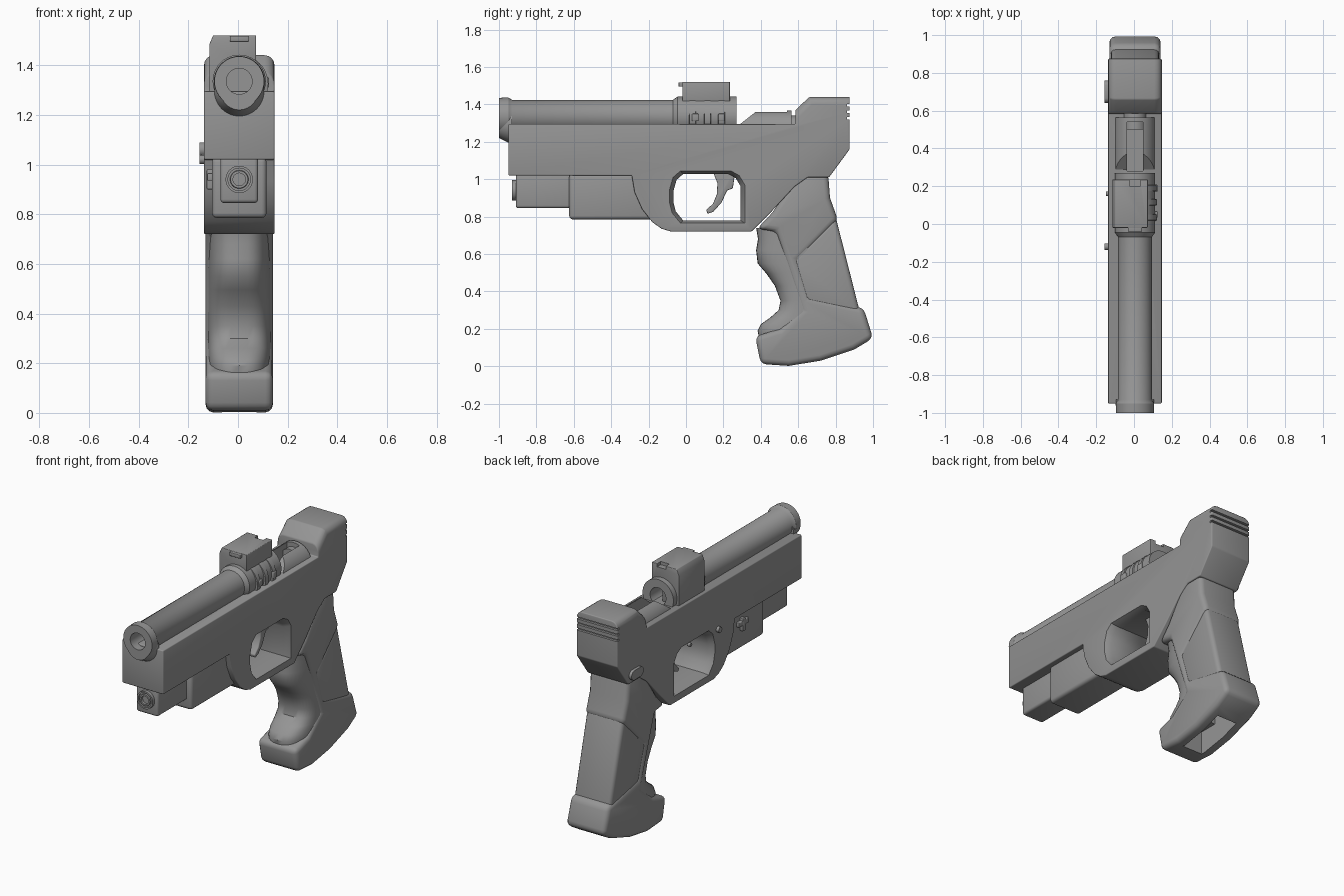
import bpy, bmesh, math

if "Cube" in bpy.data.objects:
    bpy.data.objects.remove(bpy.data.objects["Cube"])

CX = 0.005  # centre plane of the body

grey = bpy.data.materials.new("gunmetal_grey")
grey.use_nodes = True
grey.diffuse_color = (0.3, 0.3, 0.3, 1)
grey.node_tree.nodes["Principled BSDF"].inputs["Base Color"].default_value = (0.3, 0.3, 0.3, 1)


def activate(ob):
    bpy.ops.object.select_all(action="DESELECT")
    ob.select_set(True)
    bpy.context.view_layer.objects.active = ob


def finish(name, bm, bevel=0, segments=3):
    bmesh.ops.recalc_face_normals(bm, faces=bm.faces)
    mesh = bpy.data.meshes.new(name)
    bm.to_mesh(mesh)
    bm.free()
    mesh.materials.append(grey)
    ob = bpy.data.objects.new(name, mesh)
    bpy.context.collection.objects.link(ob)
    if bevel:
        mod = ob.modifiers.new("bevel", "BEVEL")
        mod.width, mod.segments = bevel, segments
        activate(ob)
        bpy.ops.object.modifier_apply(modifier=mod.name)
    smooth(ob)
    return ob


def smooth(ob):
    activate(ob)
    bpy.ops.object.shade_smooth_by_angle(angle=math.radians(35))


def loft(name, rings, bevel=0, round_edges=None, radius=0.04):
    """Skin equal-length rings of points and cap both ends."""
    bm = bmesh.new()
    rows = [[bm.verts.new(p) for p in ring] for ring in rings]
    n = len(rows[0])
    for a, b in zip(rows, rows[1:]):
        for i in range(n):
            bm.faces.new((a[i], a[(i + 1) % n], b[(i + 1) % n], b[i]))
    bm.faces.new(rows[0])
    bm.faces.new(rows[-1])
    if round_edges:
        chosen = [e for e in bm.edges if round_edges(e)]
        bmesh.ops.bevel(bm, geom=chosen, offset=radius, segments=4, profile=0.5, affect="EDGES")
    return finish(name, bm, bevel)


def side_prism(name, pts, half, x=CX, **kw):
    """Extrude a (y, z) outline sideways."""
    return loft(name, [[(x + s * half, y, z) for y, z in pts] for s in (-1, 1)], **kw)


def box(name, half, y0, y1, z0, z1, x=CX, **kw):
    return side_prism(name, [(y0, z0), (y1, z0), (y1, z1), (y0, z1)], half, x, **kw)


def lathe(name, profile, z, x=CX, n=40):
    """Turn a (y, radius) profile around a fore-and-aft axis."""
    bm = bmesh.new()
    vs = [bm.verts.new((x, y, z + r)) for y, r in profile]
    es = [bm.edges.new(p) for p in zip(vs, vs[1:])]
    bmesh.ops.spin(bm, geom=vs + es, cent=(x, 0, z), axis=(0, 1, 0), angle=math.tau, steps=n)
    bmesh.ops.remove_doubles(bm, verts=bm.verts, dist=0.0005)
    return finish(name, bm)


def cut(ob, *cutters):
    for c in cutters:
        mod = ob.modifiers.new("cut", "BOOLEAN")
        mod.object, mod.operation, mod.solver = c, "DIFFERENCE", "EXACT"
        activate(ob)
        bpy.ops.object.modifier_apply(modifier=mod.name)
        bpy.data.objects.remove(c)
    smooth(ob)


# Frame: long slab, trigger guard and raised rear block
outline = [(-0.95, 1.02), (-0.29, 1.02), (-0.275, 0.93), (-0.235, 0.84), (-0.18, 0.77),
           (-0.13, 0.735), (-0.08, 0.72), (0.35, 0.72), (0.46, 0.83), (0.58, 0.96),
           (0.65, 1.01), (0.765, 1.01), (0.875, 1.16), (0.875, 1.44), (0.66, 1.44),
           (0.585, 1.37), (0.585, 1.295), (-0.95, 1.295)]
frame = side_prism("frame", outline, 0.142, bevel=0.006,
                   round_edges=lambda e: all(v.co.z > 1.36 for v in e.verts)
                   and abs(e.verts[0].co.x - e.verts[1].co.x) < 0.01)

# Flared trigger opening, breech slot and rear grooves
hole = [(-0.03, 1.045), (0.24, 1.045), (0.285, 1.02), (0.315, 0.97), (0.315, 0.765),
        (-0.03, 0.765), (-0.075, 0.82), (-0.09, 0.88), (-0.09, 0.94), (-0.07, 1.01)]
flare = [[(CX + x, 0.11 + (y - 0.11) * s, 0.89 + (z - 0.89) * s) for y, z in hole]
         for x, s in ((-0.15, 1.02), (-0.105, 0.89), (0.105, 0.89), (0.15, 1.02))]
cut(frame, loft("trigger_hole", flare), box("breech_slot", 0.042, 0.28, 0.58, 1.2, 1.4),
    *[box("groove", 0.2, 0.86, 0.9, z, z + 0.013) for z in (1.32, 1.355, 1.39)])

# Barrel with bored ends and thicker breech
lathe("barrel", [(-0.8, 0), (-0.8, 0.052), (-1, 0.052), (-1, 0.1), (-0.95, 0.102),
                 (-0.93, 0.089), (-0.07, 0.089), (-0.045, 0.107), (0.27, 0.107),
                 (0.27, 0.055), (0.12, 0.055), (0.12, 0)], 1.335)
lug = lathe("muzzle_lug", [(-1, 0), (-1, 0.075), (-0.95, 0.1), (-0.93, 0.1), (-0.93, 0)], 1.295)
cut(lug, lathe("bore", [(-1.1, 0), (-1.1, 0.052), (-0.8, 0.052), (-0.8, 0)], 1.335))

# Clamp bands round the breech
for y in (0.035, 0.115, 0.19):
    lathe("clamp_band", [(y - 0.02, 0.1), (y - 0.015, 0.117), (y + 0.015, 0.117), (y + 0.02, 0.1)], 1.325)
for y in (0.05, 0.19):
    box("clamp_screw", 0.02, y - 0.018, y + 0.018, 1.31, 1.35, x=0.105, bevel=0.005)

# Sight housing with overhanging left wall
sight = [(-0.115, 1.28), (-0.115, 1.485), (-0.1, 1.52), (0.073, 1.52), (0.073, 1.415),
         (0, 1.415), (0, 1.28)]
housing = loft("sight_housing", [[(x, y, z) for x, z in sight] for y in (-0.02, 0.235)], bevel=0.004)
cut(housing, box("sight_notch", 0.03, 0.2, 0.3, 1.5, 1.6))
box("sight_tab", 0.038, -0.04, 0, 1.495, 1.518, bevel=0.004)

# Split breech piece with sloping front
breech = lathe("breech_block", [(0.28, 0), (0.28, 0.11), (0.565, 0.11), (0.565, 0)], 1.257)
cut(breech, side_prism("slope", [(0.2, 1.225), (0.42, 1.397), (0.2, 1.45)], 0.2),
    box("slot", 0.042, 0.2, 0.54, 1.22, 1.5))
lathe("breech_rod", [(0.5, 0), (0.5, 0.06), (0.62, 0.06), (0.62, 0)], 1.28)

# Under-barrel module and emitter
box("module_body", 0.11, -0.625, -0.15, 0.785, 1.03, bevel=0.02)
box("module_nose", 0.076, -0.91, -0.5, 0.845, 1.03, bevel=0.015)
lathe("emitter", [(-0.915, 0), (-0.915, 0.025), (-0.93, 0.025), (-0.93, 0.035), (-0.92, 0.037),
                  (-0.92, 0.045), (-0.93, 0.045), (-0.93, 0.055), (-0.9, 0.055), (-0.9, 0)], 0.94)
box("module_latch", 0.012, -0.45, -0.35, 0.935, 0.965, x=-0.112, bevel=0.004)
box("module_latch_tab", 0.014, -0.41, -0.385, 0.9, 0.98, x=-0.112, bevel=0.004)

# Trigger
side_prism("trigger", [(0.14, 1.05), (0.168, 0.98), (0.165, 0.92), (0.145, 0.87), (0.108, 0.835),
                       (0.115, 0.815), (0.145, 0.825), (0.19, 0.875), (0.22, 0.94),
                       (0.25, 0.95), (0.265, 1.05)], 0.035, bevel=0.006)

# Grip shell with flared base and magazine well
shell = side_prism("grip_shell", [(0.46, 0.82), (0.6, 1.03), (0.76, 1.03), (0.77, 0.9), (0.813, 0.78),
                                  (0.6, 0.57), (0.66, 0.37), (0.95, 0.31), (1.0, 0.15), (0.9, 0.09),
                                  (0.72, 0.03), (0.55, 0.002), (0.4, 0.012), (0.37, 0.16),
                                  (0.5, 0.2), (0.62, 0.3), (0.48, 0.72), (0.38, 0.735)], 0.135, bevel=0.03)
cut(shell, box("magazine_well", 0.07, 0.53, 0.84, -0.1, 0.22))

# Rear strap panel, set slightly in
side_prism("grip_panel", [(0.56, 0.56), (0.8, 0.8), (0.932, 0.28), (0.63, 0.33)], 0.128, bevel=0.025)

# Moulded finger grip: rounded slices following the front curve
front = [(0.375, 0.74), (0.385, 0.68), (0.375, 0.62), (0.383, 0.55), (0.43, 0.495), (0.475, 0.43),
         (0.505, 0.35), (0.495, 0.3), (0.45, 0.26), (0.4, 0.225), (0.383, 0.19), (0.39, 0.15)]
slices = []
for y, z in front:
    ring = []
    for i in range(21):
        t = math.pi * i / 20
        c, s = math.cos(t), math.sin(t)
        ring.append((CX + math.copysign(abs(c) ** 0.7, c) * 0.127, 0.65 - (0.65 - y) * max(s, 0) ** 0.7, z))
    slices.append(ring)
loft("finger_grip", slices)

# Controls on one side: two pins and an oval catch
for y, z, r, out in ((-0.12, 1.02, 0.018, 0.018), (0.16, 1.03, 0.012, 0.01)):
    disc = [(y + r * math.cos(k * math.tau / 16), z + r * math.sin(k * math.tau / 16)) for k in range(16)]
    side_prism("frame_pin", disc, out, x=-0.137)
catch = [(0.7 + math.copysign(0.03, math.cos(a)) + 0.03 * math.cos(a), 1.06 + 0.03 * math.sin(a))
         for a in [(k + 0.5) * math.tau / 20 for k in range(20)]]
side_prism("safety_catch", catch, 0.018, x=-0.137)
